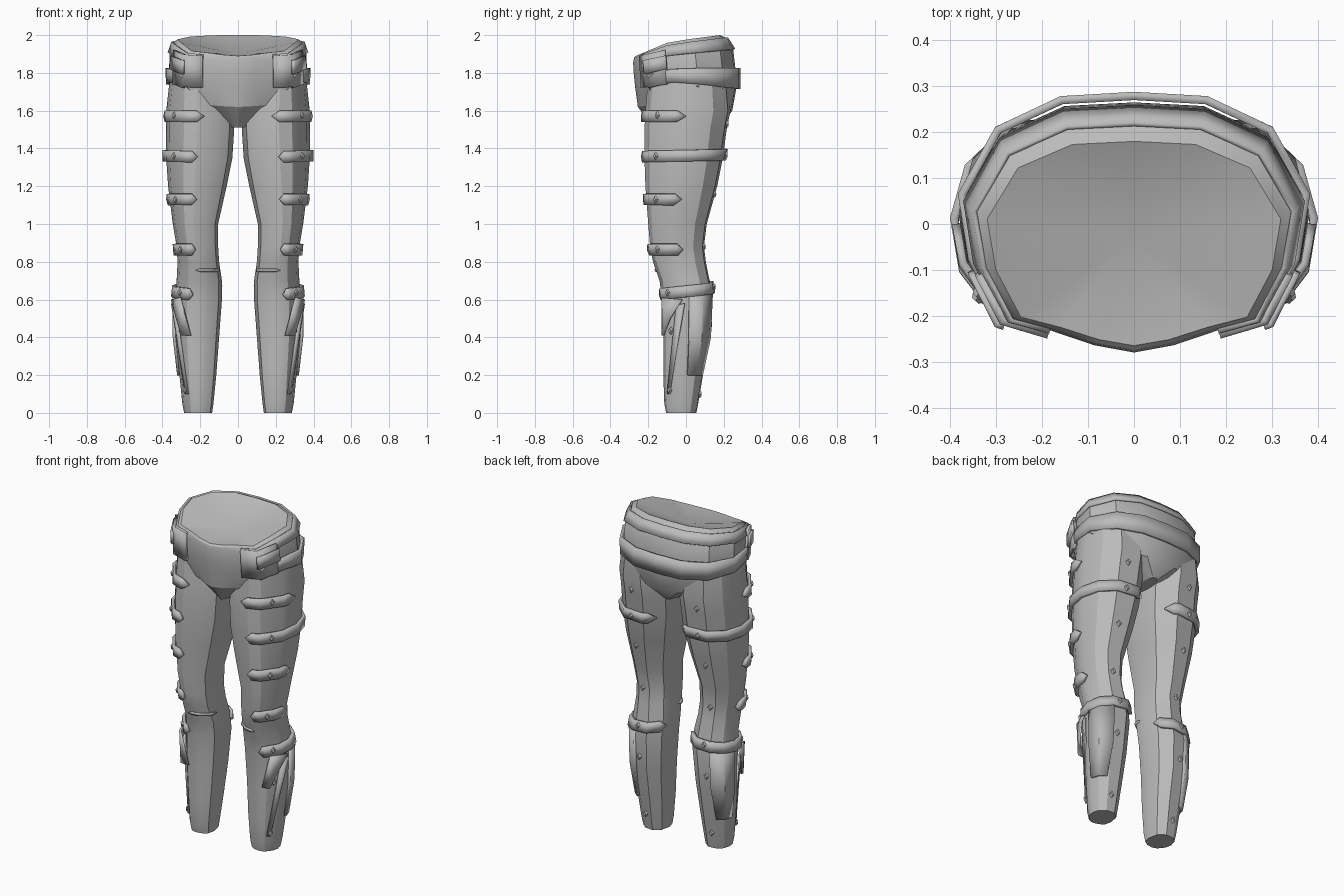
import bpy, bmesh, math
from mathutils import Vector

if "Cube" in bpy.data.objects:
    bpy.data.objects.remove(bpy.data.objects["Cube"])

cloth = bpy.data.materials.new("grey_cloth")
cloth.diffuse_color = (0.5, 0.5, 0.5, 1)
cloth.use_nodes = True
cloth.node_tree.nodes["Principled BSDF"].inputs["Base Color"].default_value = cloth.diffuse_color


def make(name, verts, faces, thick=0, mirror=True, angle=30):
    """Mesh object with optional shell thickness and left/right mirroring."""
    me = bpy.data.meshes.new(name)
    me.from_pydata([tuple(v) for v in verts], [], faces)
    bm = bmesh.new()
    bm.from_mesh(me)
    bmesh.ops.recalc_face_normals(bm, faces=bm.faces)
    bm.to_mesh(me)
    bm.free()
    me.materials.append(cloth)
    ob = bpy.data.objects.new(name, me)
    bpy.context.collection.objects.link(ob)
    bpy.ops.object.select_all(action='DESELECT')
    ob.select_set(True)
    bpy.context.view_layer.objects.active = ob
    bpy.ops.object.shade_smooth_by_angle(angle=math.radians(angle))
    if mirror:
        m = ob.modifiers.new("mirror", 'MIRROR')
        m.use_clip = True
    if thick:
        s = ob.modifiers.new("shell", 'SOLIDIFY')
        s.thickness, s.offset = thick, 0
    return ob


def lerp(a, b, t):
    return a + (b - a) * t


def quads(rows, n, closed):
    return [(r * n + i, r * n + (i + 1) % n, (r + 1) * n + (i + 1) % n, (r + 1) * n + i)
            for r in range(rows - 1) for i in range(n if closed else n - 1)]


# ---- leg surface: cross-section (inner-outer, front-back) and size by height
SECTION = [(.28, .04), (.55, 0), (.74, .06), (.95, .3), (1, .55), (.92, .8),
           (.7, .97), (.35, 1), (.08, .8), (0, .45), (.07, .17)]
LEG = [(1.78, .05, .36, -.2, .22), (1.6, .02, .38, -.215, .235), (1.5, .02, .38, -.22, .215),
       (1.35, .03, .38, -.22, .195), (1.2, .06, .37, -.215, .165), (1.0, .105, .345, -.2, .11),
       (.88, .105, .325, -.19, .095), (.8, .1, .32, -.175, .105), (.7, .085, .325, -.14, .125),
       (.6, .085, .335, -.125, .14), (.4, .1, .33, -.12, .125), (.2, .115, .31, -.12, .09),
       (.05, .13, .295, -.115, .065), (0, .137, .285, -.105, .055)]


def leg_pt(s, z, out=0.0):
    n = len(SECTION)
    i = math.floor(s)
    a, b = SECTION[i % n], SECTION[(i + 1) % n]
    u, v = lerp(a[0], b[0], s - i), lerp(a[1], b[1], s - i)
    for hi, lo in zip(LEG, LEG[1:]):
        if z >= lo[0]:
            break
    t = (hi[0] - z) / (hi[0] - lo[0])
    xi, xo, yf, yb = (lerp(hi[k], lo[k], t) for k in range(1, 5))
    p = Vector((lerp(xi, xo, u), lerp(yf, yb, v), z))
    d = (p - Vector(((xi + xo) / 2, (yf + yb) / 2, z))).normalized()
    return p + d * out


n = len(SECTION)
verts = [leg_pt(s, r[0]) for r in LEG for s in range(n)]
make("leg", verts, quads(len(LEG), n, True) + [tuple(range((len(LEG) - 1) * n, len(LEG) * n))])


# ---- straps with pointed ends that follow the leg surface
def strap(name, z, s0, s1, h=.03, rise=0.0, out=.012, thick=.018):
    ss = [s0 + .4] + [k for k in range(math.ceil(s0 + .5), math.floor(s1 - .5) + 1)] + [s1 - .4]
    zz = lambda s: z + rise * (s - s0) / (s1 - s0)
    m = len(ss)
    v = [leg_pt(s, zz(s) + k, out) for k in (h, -h) for s in ss]
    v += [leg_pt(s0, zz(s0), out), leg_pt(s1, zz(s1), out)]
    f = quads(2, m, False) + [(2 * m, 0, m), (m - 1, 2 * m + 1, 2 * m - 1)]
    make(name, v, f, thick)


strap("upper_thigh_strap", 1.57, .6, 3.75)
strap("thigh_wrap_strap", 1.355, .9, 7.6, rise=.015)
strap("lower_thigh_strap", 1.13, .8, 3.9)
strap("knee_strap", .865, 1, 4.2)
strap("calf_wrap_strap", .625, 1.3, 8.2, rise=.05)
strap("knee_seam", .755, -1.6, 1.1, h=.008, out=.003, thick=.01)


# ---- diamond studs on the outer front face and down the back
def stud(name, s, z, out, r=.022):
    c = leg_pt(s, z, out)
    d = (leg_pt(s, z, 1) - leg_pt(s, z)).normalized()
    side = d.cross(Vector((0, 0, 1)))
    up = Vector((0, 0, 1))
    rim = [up * r, side * r * .75, up * -r, side * -r * .75]
    v = [c + q for q in rim] + [c + d * .012 + q * .6 for q in rim]
    make(name, v, quads(2, 4, True) + [(4, 5, 6, 7), (3, 2, 1, 0)], angle=10)


for i, z in enumerate((1.575, 1.36, 1.13, .867, .638, .435, .12)):
    stud(f"side_stud_{i + 1}", 2.5, z, .018 if z > .6 else .004)
for i, z in enumerate((1.53, 1.365, 1.16, .88, .668, .47, .1)):
    stud(f"back_stud_{i + 1}", 6.4, z, .018 if z in (1.365, .668) else 0)

# ---- calf plate and folded shin flap
v = [leg_pt(s, z, .008) for z, ss in ((.63, (4, 5, 6.1)), (.4, (4, 5, 6.1)), (.2, (4.2, 5, 5.8)))
     for s in ss]
make("calf_plate", v, quads(3, 3, False), .016)
make("shin_flap", [(.35, -.02, .6), (.305, -.125, .61), (.25, -.125, .41), (.3, -.12, .41),
                   (.325, -.085, .5)], [(0, 1, 4), (1, 2, 3, 4)], .012)
v = [leg_pt(3.6, .58, .02), leg_pt(3, .57, .012), leg_pt(2.2, .1, .004), leg_pt(2.5, .1, .004)]
make("shin_ridge", v, [(0, 1, 2, 3)], .012)

# ---- torso: half outline from front centre to back centre
OUTLINE = [(0, 0), (.24, .03), (.5, .09), (.77, .14), (.94, .37), (1, .62),
           (.79, .87), (.42, .985), (0, 1)]


def torso_pt(s, ring, out=0.0):
    """ring = half width, front y, back y, then z at front, side and back."""
    w, yf, yb, zf, zs, zb = ring
    i = min(int(s), len(OUTLINE) - 2)
    a, b = OUTLINE[i], OUTLINE[i + 1]
    u, v = lerp(a[0], b[0], s - i), lerp(a[1], b[1], s - i)
    z = lerp(zf, zs, v / .4) if v < .4 else lerp(zs, zb, (v - .4) / .6)
    p = Vector((u * w, lerp(yf, yb, v), z))
    d = Vector((p.x, p.y - (yf + yb) / 2, 0)).normalized()
    return p + d * out


RIM = (.32, -.265, .18, 1.89, 1.965, 2.0)
LIP = (.342, -.275, .212, 1.88, 1.95, 1.985)
BAND = (.362, -.28, .25, 1.855, 1.895, 1.925)
HIP = (.365, -.277, .262, 1.8, 1.82, 1.82)
SEAT = (.362, -.27, .265, 1.73, 1.74, 1.71)
LOW = (.24, -.255, .245, 1.62, 1.65, 1.6)
CROTCH = (.04, -.17, .19, 1.51, 1.51, 1.52)
rings = [RIM, LIP, BAND, HIP, SEAT, LOW, CROTCH]
m = len(OUTLINE)
verts = [torso_pt(s, r) for r in rings for s in range(m)]
faces = quads(len(rings), m, False) + [tuple(range((len(rings) - 1) * m, len(rings) * m))]
# shallow hollow inside the waist
verts.append(Vector((0, -.03, 1.9)))
faces += [(i + 1, i, len(verts) - 1) for i in range(m - 1)]
make("pelvis", verts, faces)


# ---- waistbands and pocket plates that follow the torso
def band(name, top, bottom, s0, s1, out, thick):
    ss = [s0] + [k for k in range(math.floor(s0) + 1, math.ceil(s1))] + [s1]
    v = [torso_pt(s, r, out) for r in (top, bottom) for s in ss]
    make(name, v, quads(2, len(ss), False), thick)


band("waistband", LIP, BAND, 2.1, 8, .004, .014)
band("belt", (.368, -.277, .272, 1.77, 1.825, 1.825), (.366, -.27, .272, 1.7, 1.755, 1.715),
     3, 8, .007, .018)
band("pocket_panel", (.36, -.28, .25, 1.88, 1.93, 1.9), (.364, -.27, .26, 1.715, 1.745, 1.73),
     2, 3.8, .01, .02)
band("pocket_patch", (.362, -.28, .25, 1.85, 1.9, 1.9), (.364, -.275, .26, 1.775, 1.83, 1.8),
     2.85, 3.85, .024, .014)
